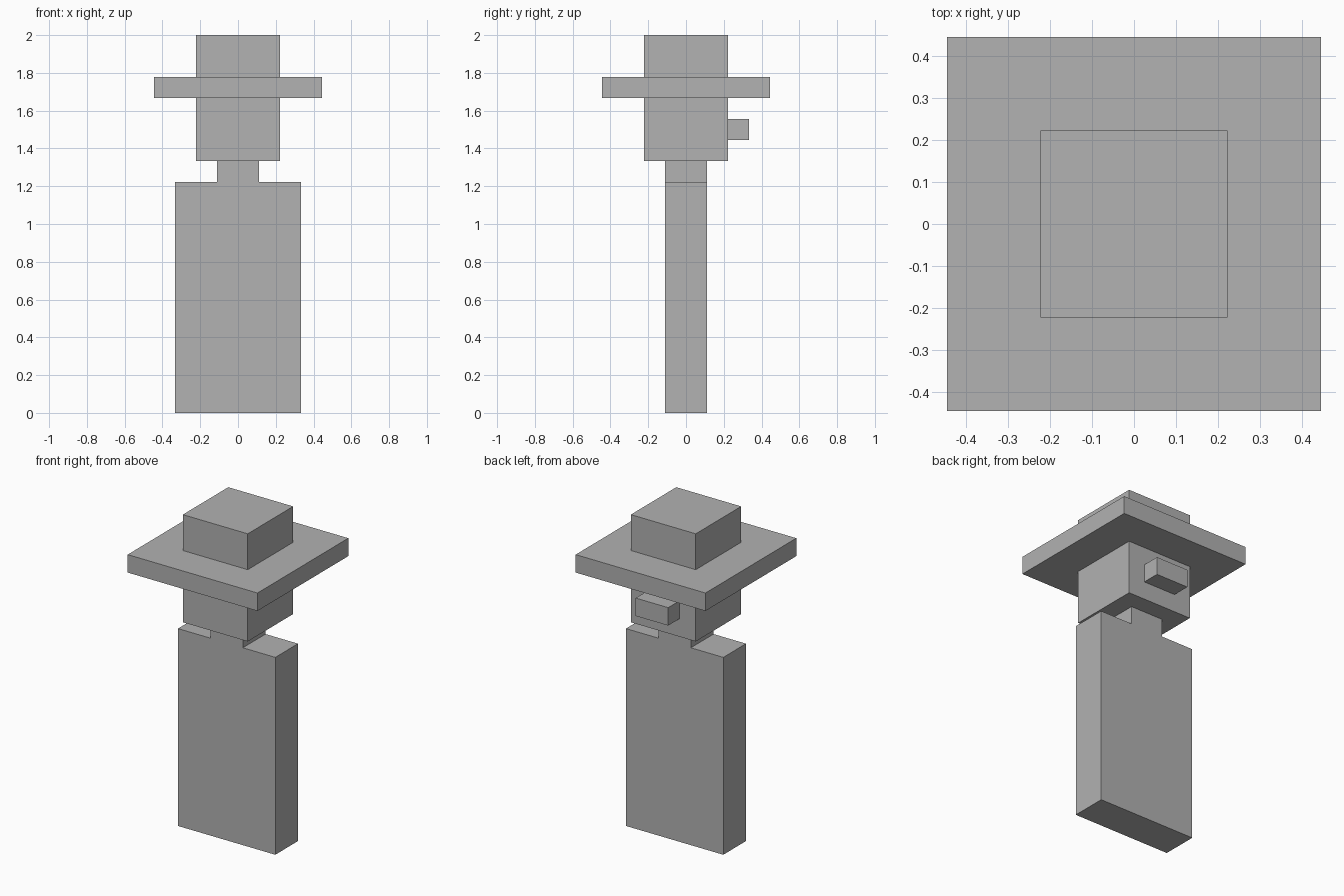
import bpy
import bmesh
from mathutils import Vector

default_cube = bpy.data.objects.get("Cube")
if default_cube:
    bpy.data.objects.remove(default_cube, do_unlink=True)

U = 1 / 9  # every dimension is a whole number of these units

grey = bpy.data.materials.new("plain grey")
grey.use_nodes = True
colour = (0.445, 0.445, 0.445, 1)
grey.diffuse_color = colour
grey.node_tree.nodes["Principled BSDF"].inputs["Base Color"].default_value = colour


def add_object(name, bm):
    mesh = bpy.data.meshes.new(name)
    bmesh.ops.recalc_face_normals(bm, faces=bm.faces)
    bm.to_mesh(mesh)
    bm.free()
    mesh.materials.append(grey)
    obj = bpy.data.objects.new(name, mesh)
    bpy.context.collection.objects.link(obj)
    return obj


def add_box(name, size, bottom, y=0):
    """Box of the given size in units, resting at height bottom."""
    bm = bmesh.new()
    bmesh.ops.create_cube(bm, size=1)
    bmesh.ops.scale(bm, vec=Vector(size) * U, verts=bm.verts)
    centre = Vector((0, y, bottom + size[2] / 2)) * U
    bmesh.ops.translate(bm, vec=centre, verts=bm.verts)
    return add_object(name, bm)


# Flat body and neck: one stepped outline, mirrored and extruded in depth
half = [(3, 0), (3, 11), (1, 11), (1, 12)]
outline = half + [(-x, z) for x, z in reversed(half)]
bm = bmesh.new()
face = bm.faces.new([bm.verts.new((x * U, -U, z * U)) for x, z in outline])
extruded = bmesh.ops.extrude_face_region(bm, geom=[face])["geom"]
moved = [v for v in extruded if isinstance(v, bmesh.types.BMVert)]
bmesh.ops.translate(bm, vec=(0, 2 * U, 0), verts=moved)
# the starting face is kept as the front cap
if not face.is_valid or len(bm.faces) < len(outline) + 2:
    bm.faces.new([v for v in bm.verts if v not in moved])
add_object("body_and_neck", bm)

# Head with a small block on its back
add_box("head", (4, 4, 3), bottom=12)
add_box("back_knob", (2, 1, 1), bottom=13, y=2.5)

# Hat
add_box("hat_brim", (8, 8, 1), bottom=15)
add_box("hat_crown", (4, 4, 2), bottom=16)
